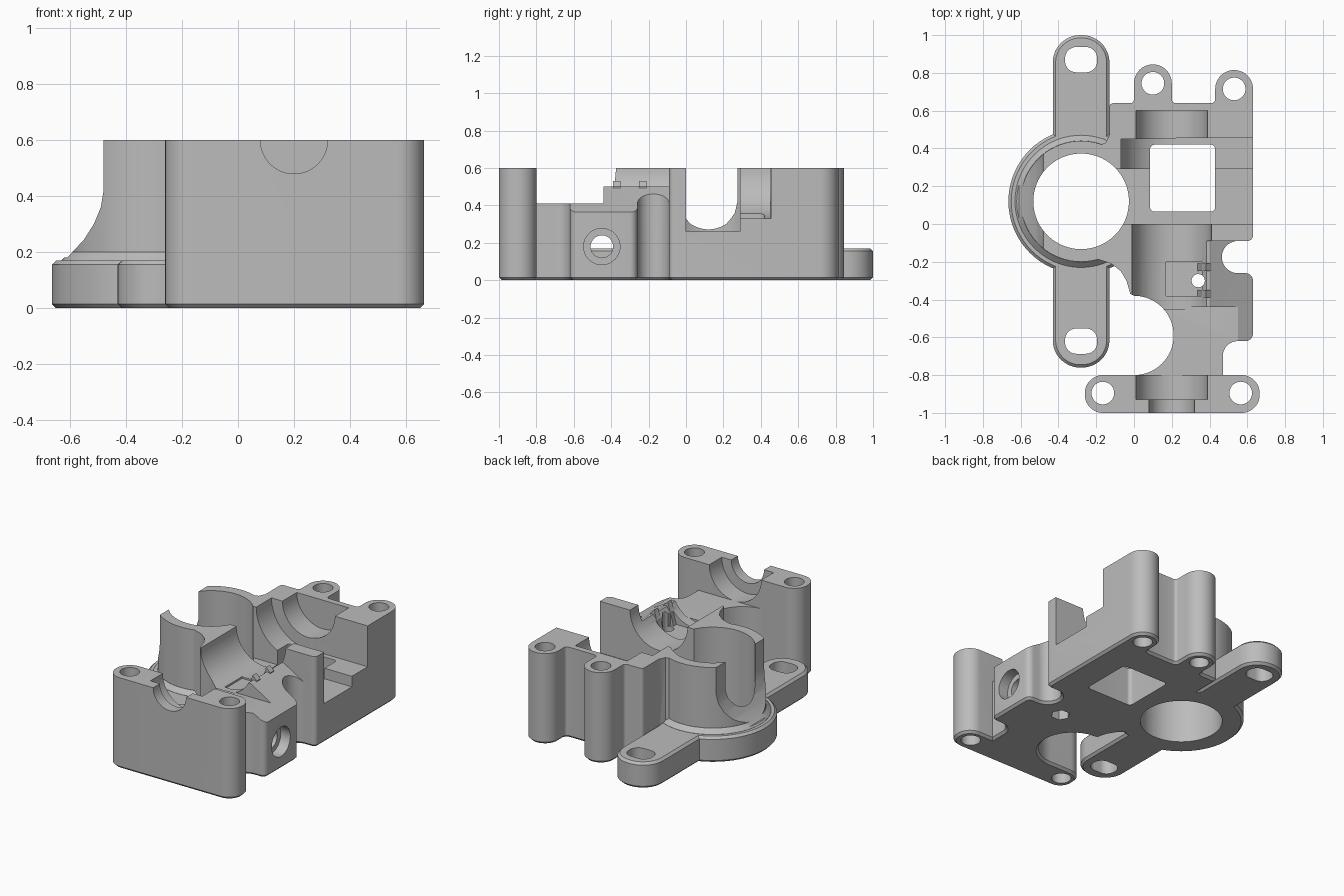
import bpy, bmesh
from math import sin, cos, radians

cube = bpy.data.objects.get("Cube")
if cube:
    bpy.data.objects.remove(cube)

grey = bpy.data.materials.new("plain grey")
grey.use_nodes = True
grey.diffuse_color = (0.5, 0.5, 0.5, 1)
grey.node_tree.nodes["Principled BSDF"].inputs["Base Color"].default_value = (0.5, 0.5, 0.5, 1)


def arc(cx, cy, r, start, end, n=12):
    angles = [radians(start + (end - start) * i / n) for i in range(n + 1)]
    return [(cx + r * cos(a), cy + r * sin(a)) for a in angles]


def circle(cx, cy, r, n=72):
    return arc(cx, cy, r, 0, 360, n)[:-1]


def rect(x0, y0, x1, y1):
    return [(x0, y0), (x1, y0), (x1, y1), (x0, y1)]


def rounded(x0, y0, x1, y1, r):
    return (arc(x1 - r, y0 + r, r, -90, 0) + arc(x1 - r, y1 - r, r, 0, 90)
            + arc(x0 + r, y1 - r, r, 90, 180) + arc(x0 + r, y0 + r, r, 180, 270))


def prism(name, outline, lo, hi, axis="z", bottom=0, top=0):
    """Extrude an outline along an axis, with optional chamfered ends."""
    place = {"x": lambda a, b, t: (t, a, b),
             "y": lambda a, b, t: (a, t, b),
             "z": lambda a, b, t: (a, b, t)}[axis]
    bm = bmesh.new()
    rings = [[bm.verts.new(place(a, b, t)) for a, b in outline] for t in (lo, hi)]
    caps = [bm.faces.new(ring) for ring in rings]
    n = len(outline)
    for i in range(n):
        j = (i + 1) % n
        bm.faces.new((rings[0][i], rings[0][j], rings[1][j], rings[1][i]))
    bmesh.ops.recalc_face_normals(bm, faces=bm.faces)
    for cap_edges, size in [(list(c.edges), s) for c, s in zip(caps, (bottom, top))]:
        if size:
            bmesh.ops.bevel(bm, geom=cap_edges, offset=size, segments=1,
                            affect="EDGES", clamp_overlap=False)
    mesh = bpy.data.meshes.new(name)
    bm.to_mesh(mesh)
    bm.free()
    mesh.materials.append(grey)
    obj = bpy.data.objects.new(name, mesh)
    bpy.context.collection.objects.link(obj)
    return obj


BX, BY = -0.28, 0.12      # motor bore centre
AX, TOP = 0.2, 0.6        # shaft axis and split plane
EDGE = 0.015

# Main block outline with back lugs, side notches and front left scoop
outline = (
    [(0, -0.85), (0.47, -0.85)]
    + arc(0.55, -0.70, 0.08, 180, 90)
    + arc(0.59, -0.58, 0.04, -90, 0, 6) + arc(0.59, -0.30, 0.04, 0, 90, 6)
    + arc(0.55, -0.175, 0.085, 270, 90, 20)
    + arc(0.60, -0.06, 0.03, -90, 0, 6)
    + arc(0.53, 0.715, 0.1, 0, 180, 24)
    + arc(0.41, 0.66, 0.02, 0, -90, 4) + arc(0.22, 0.66, 0.02, 270, 180, 4)
    + arc(0.1, 0.745, 0.1, 0, 180, 24)
    + arc(-0.02, 0.66, 0.02, 0, -90, 4) + arc(-0.11, 0.62, 0.02, 90, 180, 4)
    + [(-0.13, 0.47), (-0.15, 0.43), (-0.2, 0.41), (BX, 0.40), (BX, -0.17),
       (-0.18, -0.19), (-0.12, -0.21), (-0.07, -0.25), (-0.04, -0.30), (-0.02, -0.37)]
    + arc(0, -0.59, 0.21, 90, -90, 32)
)
housing = prism("housing", outline, 0, TOP, bottom=EDGE)

adds = [
    prism("front_block", rounded(-0.26, -1, 0.665, -0.8, 0.095), 0, TOP, bottom=EDGE),
    prism("flange_bar", rounded(-0.43, -0.76, -0.13, 1, 0.145), 0, 0.17, bottom=EDGE, top=EDGE),
    prism("flange_ring", circle(BX, BY, 0.385), 0, 0.17, bottom=EDGE, top=EDGE),
    prism("bore_skirt", circle(BX, BY, 0.35), 0.1, 0.2, top=0.029),
    prism("bore_wall", circle(BX, BY, 0.32), 0.1, TOP),
]

cuts = [
    # Motor bore and the swept opening in its outer wall
    prism("bore", circle(BX, BY, 0.253, 96), -1, 1),
    prism("wall_opening", [(-0.48, 0.8), (-0.48, 0.42), (-0.49, 0.36), (-0.515, 0.30),
                           (-0.55, 0.245), (-0.61, 0.18), (-0.9, 0.18), (-0.9, 0.8)],
          -0.5, 0.7, "y"),
    # Stepped front deck with a sloping outer edge
    prism("low_deck", [(-0.1, 0.41), (0.55, 0.41), (0.67, 0.34), (0.67, 0.8), (-0.1, 0.8)],
          -0.8, -0.44, "y"),
    prism("sloped_deck", [(0.3, 0.5), (0.4, 0.5), (0.55, 0.41), (0.67, 0.34),
                          (0.67, 0.8), (0.3, 0.8)], -0.45, -0.09, "y"),
    # Shaft groove, bearing seats and gear cavity
    prism("shaft_groove", circle(AX, TOP, 0.21), -0.45, 0.05, "y"),
    prism("front_bearing", circle(AX, TOP, 0.19), -0.93, -0.75, "y"),
    prism("front_shaft_hole", circle(AX, TOP, 0.12), -1.1, -0.9, "y"),
    prism("back_bearing", circle(AX, TOP, 0.19), 0.4, 0.6, "y"),
    prism("gear_round", circle(AX, TOP, 0.27), 0.25, 0.45, "y"),
    prism("gear_space", rect(-0.1, 0, 0.8, 0.29), 0.26, 1),
    prism("gear_side", rounded(0.2, 0.2, 0.8, 0.455, 0.03), 0.33, 1),
    prism("window", rounded(0.085, 0.065, 0.43, 0.42, 0.025), -1, 0.5),
    # Filament path with a hexagonal socket underneath
    prism("filament_pocket", rect(0.17, -0.38, 0.36, -0.2), 0.38, 0.8),
    prism("filament_hole", circle(0.34, -0.3, 0.035, 32), -1, 1),
    prism("hex_socket", circle(0.34, -0.3, 0.06, 6), -1, 0.25),
    # Cross hole through the side
    prism("cross_hole", circle(-0.45, 0.18, 0.06, 40), 0.05, 0.8, "x"),
    prism("cross_counterbore", circle(-0.45, 0.18, 0.097, 48), 0.56, 0.8, "x"),
]
# Screw holes and flange slots
for x, y in ((-0.165, -0.895), (0.565, -0.895), (0.1, 0.745), (0.53, 0.715)):
    cuts.append(prism("screw_hole", circle(x, y, 0.06, 40), -1, 1))
for y in (0.87, -0.62):
    cuts.append(prism("flange_slot", rounded(BX - 0.085, y - 0.067, BX + 0.085, y + 0.067, 0.06), -1, 1))

# Small guide lugs beside the filament hole
lugs = [prism("guide_lug", [(0.33, 0.36), (0.41, 0.36), (0.41, 0.50), (0.38, 0.53)], y, y + 0.04, "y")
        for y in (-0.39, -0.25)]

# Combine every part into the housing
bpy.context.view_layer.objects.active = housing
for parts, operation in ((adds, "UNION"), (cuts, "DIFFERENCE"), (lugs, "UNION")):
    for part in parts:
        mod = housing.modifiers.new(part.name, "BOOLEAN")
        mod.operation = operation
        mod.solver = "EXACT"
        mod.object = part
        bpy.ops.object.modifier_apply(modifier=mod.name)
        bpy.data.objects.remove(part)

bpy.ops.object.select_all(action="DESELECT")
housing.select_set(True)
bpy.ops.object.shade_smooth_by_angle(angle=radians(30))
